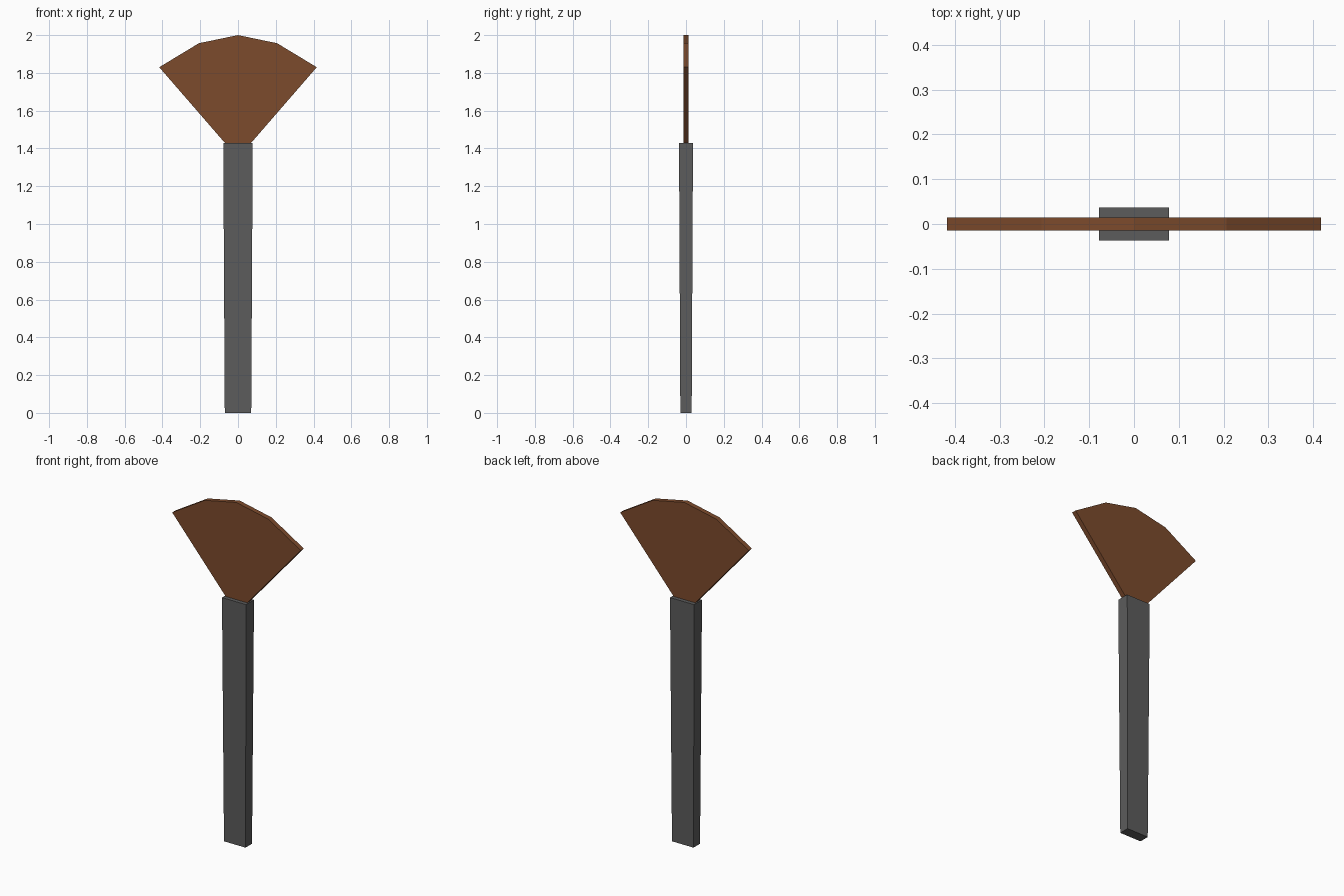
import bpy, bmesh

if "Cube" in bpy.data.objects:
    bpy.data.objects.remove(bpy.data.objects["Cube"])


def material(name, rgb):
    m = bpy.data.materials.new(name)
    m.diffuse_color = (*rgb, 1.0)
    m.use_nodes = True
    m.node_tree.nodes["Principled BSDF"].inputs["Base Color"].default_value = m.diffuse_color
    return m


def loft(name, bottom, top, mat):
    """Solid bridging two matching outlines, flat shaded."""
    bm = bmesh.new()
    a = [bm.verts.new(p) for p in bottom]
    b = [bm.verts.new(p) for p in top]
    n = len(a)
    bm.faces.new(a[::-1])
    bm.faces.new(b)
    for i in range(n):
        j = (i + 1) % n
        bm.faces.new((a[i], a[j], b[j], b[i]))
    bmesh.ops.recalc_face_normals(bm, faces=bm.faces)
    me = bpy.data.meshes.new(name)
    bm.to_mesh(me)
    bm.free()
    me.materials.append(mat)
    ob = bpy.data.objects.new(name, me)
    bpy.context.collection.objects.link(ob)
    return ob


def rectangle(hx, hy, z):
    return [(-hx, -hy, z), (hx, -hy, z), (hx, hy, z), (-hx, hy, z)]


grey = material("dark grey", (0.107, 0.107, 0.107))
brown = material("bristle brown", (0.202, 0.069, 0.025))

# Handle: slightly tapered bar, wider at the top
loft("handle", rectangle(0.07, 0.03, 0.0), rectangle(0.078, 0.037, 1.43), grey)

# Fan head: thin plate with a mirrored fan outline
half = [(0.07, 1.43), (0.417, 1.83), (0.207, 1.957)]
outline = half + [(0.0, 2.0)] + [(-x, z) for x, z in reversed(half)]
t = 0.0145
loft("fan_head", [(x, -t, z) for x, z in outline],
     [(x, t, z) for x, z in outline], brown)
